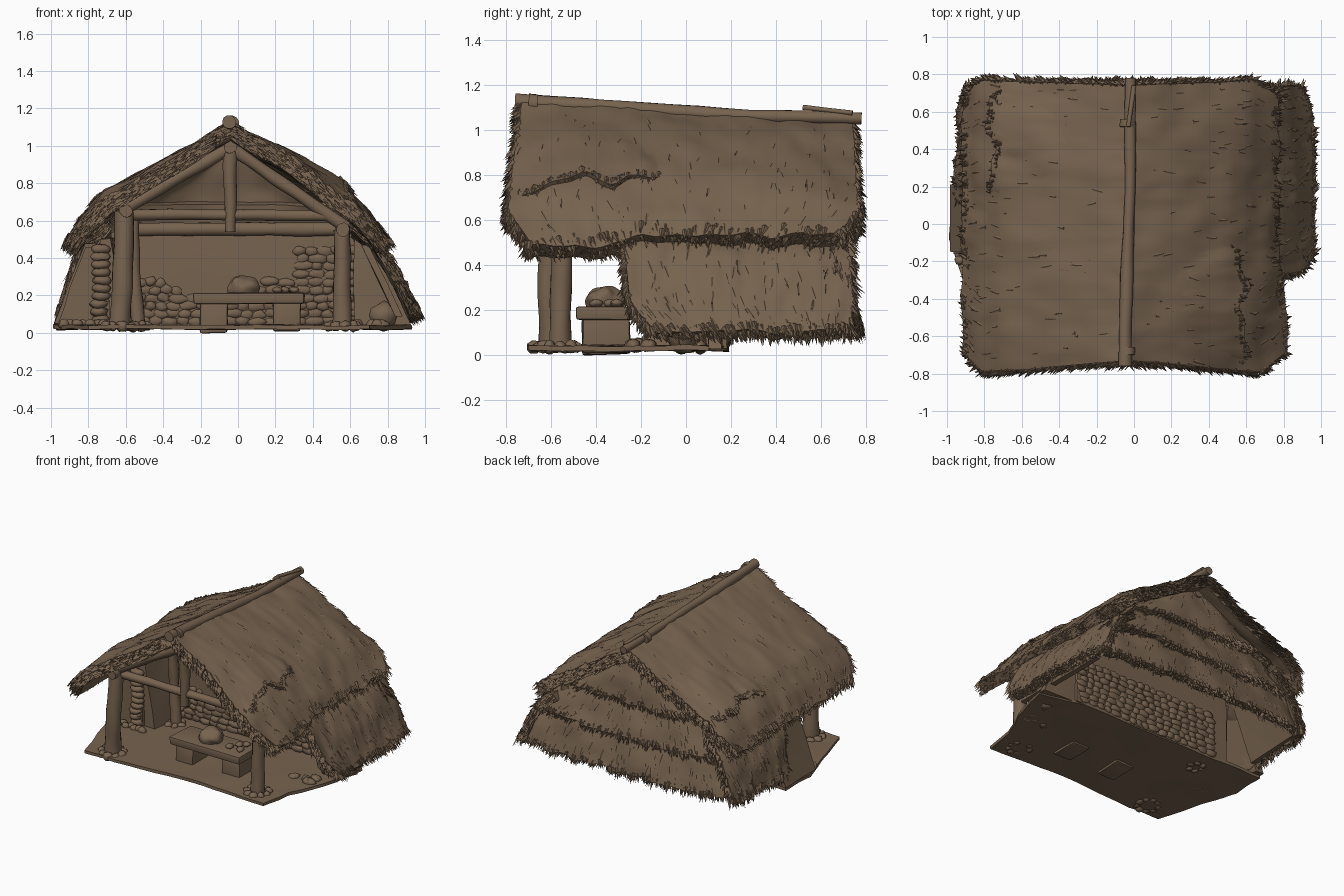
import bpy, bmesh, math, random
from mathutils import Vector, noise

if "Cube" in bpy.data.objects:
    bpy.data.objects.remove(bpy.data.objects["Cube"])

random.seed(7)
R = random.uniform
V = Vector

brown = bpy.data.materials.new("weathered brown")
brown.diffuse_color = (0.185, 0.125, 0.078, 1)
brown.use_nodes = True
brown.node_tree.nodes["Principled BSDF"].inputs["Base Color"].default_value = brown.diffuse_color


def finish(name, bm, angle=40):
    bmesh.ops.recalc_face_normals(bm, faces=bm.faces[:])
    me = bpy.data.meshes.new(name)
    bm.to_mesh(me)
    bm.free()
    ob = bpy.data.objects.new(name, me)
    bpy.context.collection.objects.link(ob)
    me.materials.append(brown)
    bpy.ops.object.select_all(action='DESELECT')
    ob.select_set(True)
    bpy.context.view_layer.objects.active = ob
    bpy.ops.object.shade_smooth_by_angle(angle=math.radians(angle))
    return ob


def along(pts, t):
    """Point at fraction t of a polyline."""
    t = min(max(t, 0), 1) * (len(pts) - 1)
    i = min(int(t), len(pts) - 2)
    return V(pts[i]).lerp(V(pts[i + 1]), t - i)


def spike(bm, p, d, n, w, length, h):
    """One pointed straw tuft."""
    s = d.cross(n).normalized()
    a = [bm.verts.new(q) for q in (p - s * w, p + s * w, p + n * h, p + d * length)]
    for f in ((0, 1, 2), (0, 1, 3), (1, 2, 3), (2, 0, 3)):
        bm.faces.new([a[i] for i in f])


def thatch(name, f, thick, eave, side, surf, nu=50, nv=22, tuft=0.08):
    """Thick straw sheet from f(u, v), v running downslope, with ragged edges."""
    def frame(u, v):
        e = 0.01
        u0, v0 = min(max(u, e), 1 - e), min(max(v, e), 1 - e)
        du = (f(u0 + e, v0) - f(u0 - e, v0)).normalized()
        dv = (f(u0, v0 + e) - f(u0, v0 - e)).normalized()
        n = du.cross(dv).normalized()
        p = f(u, v)
        if n.dot(p - V((0, 0, 0.3))) < 0:
            n = -n
        bump = 0.016 * noise.noise(p * 5) + 0.01 * noise.noise(V((p.x * 7, p.y * 18, p.z * 7)))
        return p + n * bump + dv * (0.03 * v ** 4 * noise.noise(p * 9)), du, dv, n

    bm = bmesh.new()
    top, low = [], []
    for j in range(nv + 1):
        row = [frame(i / nu, j / nv) for i in range(nu + 1)]
        top.append([bm.verts.new(r[0]) for r in row])
        low.append([bm.verts.new(r[0] - r[3] * thick) for r in row])
    for g in (top, low):
        for j in range(nv):
            for i in range(nu):
                bm.faces.new((g[j][i], g[j][i + 1], g[j + 1][i + 1], g[j + 1][i]))
    for j in range(nv):
        for i in (0, nu):
            bm.faces.new((top[j][i], top[j + 1][i], low[j + 1][i], low[j][i]))
    for i in range(nu):
        for j in (0, nv):
            bm.faces.new((top[j][i], top[j][i + 1], low[j][i + 1], low[j][i]))
    # ragged eave, ragged ends, loose straw on the face
    for kind, count in (("eave", eave), ("side", side * 2), ("surf", surf)):
        for k in range(count):
            u, v, out = R(0, 1), 1 - R(0.05, 0.93) ** 1.5, 0
            if kind == "eave":
                v = R(0.94, 1)
            elif kind == "side":
                u, out, v = k % 2, (k % 2) * 2 - 1, R(0.02, 1)
            p, du, dv, n = frame(u, v)
            depth = R(0, thick) if kind != "surf" else 0.004
            lift = R(-0.1, 0.2) if kind != "surf" else R(0.02, 0.2)
            d = dv + du * (out * R(0.3, 0.9) + R(-0.3, 0.3)) + n * lift
            w = R(0.008, 0.016)
            spike(bm, p - n * depth - dv * 0.015, d.normalized(), n, w,
                  R(0.5, 1) * tuft, w * (0.9 if kind != "surf" else 0.45))
    return finish(name, bm, 35)


def slope(prof, y0, y1, droop=0.0, lift=0.0, tuck=0.0):
    """Roof slope from an x-z profile; y0, y1 are end positions down the slope.
    droop lowers both ends, lift shortens the eave at the back, tuck rounds the back corner."""
    def f(u, v):
        a, b = along([(y, 0) for y in y0], v).x, along([(y, 0) for y in y1], v).x
        y = a + (b - a) * u
        q = along(prof, v * (1 - lift * min(max((y + .4) / .2, 0), 1)))
        x = q.x * (1 - (tuck * (y / .75) ** 6 if y > 0 else 0))
        z = q.y - 0.05 * (y / 0.75) * (1 - v) - droop * min(abs(y) / .78, 1) ** 4 * math.sin(math.pi * v)
        return V((x, y, z))
    return f


def course(f, u0, u1, v0, v1, sx):
    """Extra layer lying on slope f, rising out of it toward a ragged lower edge."""
    def g(u, v):
        wave = .03 * math.sin(u * 11) + .02 * math.sin(u * 23)
        p = f(u0 + (u1 - u0) * u, v0 + (v1 + wave - v0) * v)
        return p + V((sx * .5, 0, .85)) * (.04 * v * math.sin(math.pi * min(max(u, 0), 1)) ** .5 - .014)
    return g


def tier(top, bottom, bulge=0.06):
    """Back sheet between two level edges given as (x left, x right, y, z)."""
    def f(u, v):
        a = [top[i] + (bottom[i] - top[i]) * v for i in range(4)]
        return V((a[0] + (a[1] - a[0]) * u, a[2] - bulge * abs(2 * u - 1) ** 4, a[3]))
    return f


def log(name, pts, r0, r1=None, sides=12, rings=14):
    """Slightly crooked tree trunk through the given points."""
    r1 = r1 or r0
    bm = bmesh.new()
    d = (V(pts[-1]) - V(pts[0])).normalized()
    a = d.orthogonal().normalized()
    b = d.cross(a)
    loops = []
    for k in range(rings + 1):
        t = k / rings
        c = along(pts, t)
        loops.append([])
        for s in range(sides):
            w = 2 * math.pi * s / sides
            e = a * math.cos(w) + b * math.sin(w)
            r = (r0 + (r1 - r0) * t) * (1 + 0.22 * noise.noise(c * 6 + e * 0.7))
            loops[-1].append(bm.verts.new(c + e * r))
    for k in range(rings):
        for s in range(sides):
            q = (s + 1) % sides
            bm.faces.new((loops[k][s], loops[k][q], loops[k + 1][q], loops[k + 1][s]))
    bm.faces.new(loops[0])
    bm.faces.new(loops[-1])
    return finish(name, bm, 50)


def rocks(name, items, rough=0.3, sub=2):
    """Group of lumpy stones; items are (centre, half sizes)."""
    bm = bmesh.new()
    for c, s in items:
        for v in bmesh.ops.create_icosphere(bm, subdivisions=sub, radius=1)["verts"]:
            k = 1 + rough * noise.noise(v.co * 1.2 + V(c) * 9)
            v.co = V(c) + V([v.co[i] * s[i] * k for i in range(3)])
    return finish(name, bm, 50)


def prism(name, outline, vec, cuts=0, wobble=0.0, bevel=0.0):
    """Flat outline extruded along vec, optionally bevelled and roughened."""
    bm = bmesh.new()
    face = bm.faces.new([bm.verts.new(p) for p in outline])
    ext = bmesh.ops.extrude_face_region(bm, geom=[face], use_keep_orig=True)["geom"]
    bmesh.ops.translate(bm, verts=[g for g in ext if isinstance(g, bmesh.types.BMVert)], vec=vec)
    bmesh.ops.recalc_face_normals(bm, faces=bm.faces[:])
    if bevel:
        bmesh.ops.bevel(bm, geom=bm.edges[:], offset=bevel, segments=2, affect='EDGES', profile=0.6)
    if cuts:
        bmesh.ops.triangulate(bm, faces=bm.faces[:])
        bmesh.ops.subdivide_edges(bm, edges=bm.edges[:], cuts=cuts, use_grid_fill=True)
    for v in bm.verts:
        v.co += noise.noise_vector(v.co * 6) * wobble
    return finish(name, bm)


def box(name, lo, hi, **kw):
    (x0, y0, z0), (x1, y1, z1) = lo, hi
    return prism(name, [(x0, y0, z0), (x1, y0, z0), (x1, y1, z0), (x0, y1, z0)], (0, 0, z1 - z0), **kw)


# earth floor
edge = [(-.8, -.69), (-.55, -.71), (0, -.66), (.45, -.68), (.7, -.7), (.74, -.45), (.85, -.22),
        (.93, .1), (.6, .18), (-.55, .18), (-.97, .19), (-.99, -.08), (-.9, -.35)]
prism("earth_floor", [(x, y, .02) for x, y in edge], (0, 0, .022), cuts=4, wobble=.009)

# main roof slopes, with an extra overlapping course on each
right = [(-.03, 1.085), (.15, 1.015), (.33, .93), (.5, .83), (.62, .73), (.72, .61), (.82, .48)]
left = [(-.03, 1.085), (-.22, 1.0), (-.47, .875), (-.72, .745), (-.84, .62), (-.92, .48)]
y0, y1 = (-.73, -.75, -.78, -.79, -.68), (.74, .75, .76, .77, .68)
roof_r = slope(right, y0, y1, .075, .07)
roof_l = slope(left, y0, y1, .05)
thatch("roof_right", roof_r, .085, 650, 420, 130)
thatch("roof_left", roof_l, .085, 650, 420, 130)
thatch("roof_right_course", course(roof_r, .02, .45, .1, .62, 1), .03, 140, 0, 10, 30, 12, .05)
thatch("roof_left_course", course(roof_l, .6, .98, .15, .66, -1), .03, 140, 0, 10, 30, 12, .05)

# low side skirts and stepped back of the roof
thatch("skirt_right", slope([(.64, .57), (.77, .47), (.86, .33), (.92, .2), (.965, .11)],
                            (-.28, -.27, -.25, -.15), (.72, .73, .74, .73), tuck=.06), .06, 380, 150, 150)
thatch("skirt_left", slope([(-.72, .6), (-.84, .45), (-.91, .3), (-.96, .11)],
                           (.08, .08, .1, .14), (.72, .73, .74, .73), tuck=.06), .06, 300, 120, 100)
thatch("back_thatch_upper", tier((-.12, .07, .62, .98), (-.68, .54, .71, .62)), .05, 300, 40, 60)
thatch("back_thatch_middle", tier((-.6, .48, .64, .7), (-.84, .8, .74, .38)), .05, 380, 40, 100)
thatch("back_thatch_lower", tier((-.78, .74, .68, .47), (-.91, .91, .78, .12), .08), .05, 460, 60, 140)

# ridge log with its sticks
log("ridge_log", [(-.05, -.76, 1.125), (-.04, -.3, 1.1), (-.02, .2, 1.065), (-.02, .78, 1.05)], .036, .028)
log("ridge_stick", [(-.03, .52, 1.1), (.0, .74, 1.075)], .012)
for k, (y, z) in enumerate(((-.7, 1.12), (.52, 1.057))):
    log("ridge_binding_%d" % k, [(-.035, y, z), (-.035, y + .04, z - .002)], .04, rings=2)

# porch posts and roof timbers
log("post_left", [(-.63, -.6, .02), (-.615, -.61, .35), (-.61, -.59, .65)], .056, .05)
log("post_right", [(.56, -.56, .02), (.555, -.55, .55)], .052, .045)
log("post_left_inner", [(-.53, .02, .02), (-.56, .03, .35), (-.56, .02, .62)], .035)
log("king_post", [(-.04, -.58, .54), (-.04, -.58, 1.0)], .03, .042)
log("tie_beam", [(-.6, -.57, .635), (.5, -.57, .625)], .03)
log("wall_beam", [(-.6, .12, .555), (.6, .12, .555)], .035)
log("rafter_left", [(-.04, -.58, .99), (-.62, -.58, .66)], .034)
log("rafter_right", [(-.04, -.58, .99), (.58, -.57, .56)], .034)
log("purlin_left", [(-.6, -.66, .655), (-.6, .65, .63)], .036)
log("purlin_right", [(.56, -.63, .55), (.56, .65, .55)], .036)
log("purlin_ridge", [(-.04, -.65, .995), (-.04, .65, .94)], .034)

# back wall and sloping wing walls
box("back_wall", (-.68, .13, .03), (.66, .18, .54), cuts=5, wobble=.008)
prism("wing_front_left", [(-.97, -.16, .04), (-.69, -.16, .04), (-.69, -.16, .45), (-.82, -.16, .46)],
      (0, .06, 0), cuts=3, wobble=.01)
prism("wing_return_left", [(-.72, -.14, .03), (-.6, -.14, .03), (-.68, -.14, .5), (-.74, -.14, .5)],
      (.03, .3, 0), cuts=3, wobble=.012)
prism("side_wall_left", [(-.985, -.15, .05), (-.92, -.15, .05), (-.76, -.15, .48), (-.82, -.15, .48)],
      (0, .36, 0), cuts=3, wobble=.006)
prism("side_wall_left_back", [(-.92, .2, .1), (-.88, .2, .1), (-.72, .2, .48), (-.77, .2, .48)],
      (.02, .48, 0), cuts=3, wobble=.006)
prism("wing_front_right", [(.62, .1, .03), (.93, .1, .03), (.76, .1, .45), (.62, .1, .52)],
      (0, .06, 0), cuts=3, wobble=.008)
prism("side_wall_right", [(.84, -.16, .09), (.88, -.16, .09), (.7, -.16, .47), (.66, -.16, .47)],
      (0, .8, 0), cuts=3, wobble=.006)

# stonework laid in courses on both faces of the back wall
stones = []
for row in range(11):
    z = .06 + row * .042
    for face, y in ((0, .13), (1, .18)):
        x = -.6 + R(0, .05)
        while x < .6:
            w = R(.028, .055)
            if z < (.36 if face else (.44 if x > .28 else .24 + .05 * math.sin(x * 9))):
                stones.append(((x + w, y, z + R(-.006, .006)), (w, R(.01, .02), .026)))
            x += w * 1.75
rocks("wall_stones", stones)
rocks("wing_stones", [((-.74 + R(-.01, .01), -.16, .07 + k * .042), (.05, .035, .027)) for k in range(10)])

# table with loaf and small stones
prism("table_top", [(-.24, -.48, .155), (.35, -.49, .155), (.36, -.25, .155), (-.23, -.24, .155)],
      (0, 0, .06), wobble=.008, bevel=.014)
for side, x in (("left", -.13), ("right", .26)):
    prism("table_leg_" + side, [(x - .075, -.46, .004), (x + .075, -.46, .004), (x + .075, -.25, .004), (x - .075, -.25, .004)],
          (0, 0, .16), wobble=.012, bevel=.016)
rocks("loaf", [((.03, -.36, .24), (.085, .085, .07))], .25, 4)
rocks("table_stones", [((x, y, .23), (.027, .03, .018)) for x, y in ((.21, -.4), (.25, -.34), (.3, -.4), (.29, -.31))])

# footing stones round posts and walls, poking through the floor
foot = []
for cx, cy, n, r in ((-.63, -.6, 9, .075), (.56, -.56, 9, .075), (-.54, .02, 6, .05)):
    for k in range(n):
        w = 2 * math.pi * k / n
        foot.append(((cx + r * math.cos(w), cy + r * math.sin(w), .036), (R(.025, .036), R(.025, .036), R(.022, .032))))
for k in range(9):
    foot.append(((R(.62, .82), R(-.25, -.1), .042), (.035, .03, .028)))
    foot.append(((-.93 + k * .035, -.2 + R(-.02, .02), .045), (.03, .025, .028)))
foot.append(((.78, -.02, .09), (.08, .07, .08)))
rocks("footing_stones", foot)
